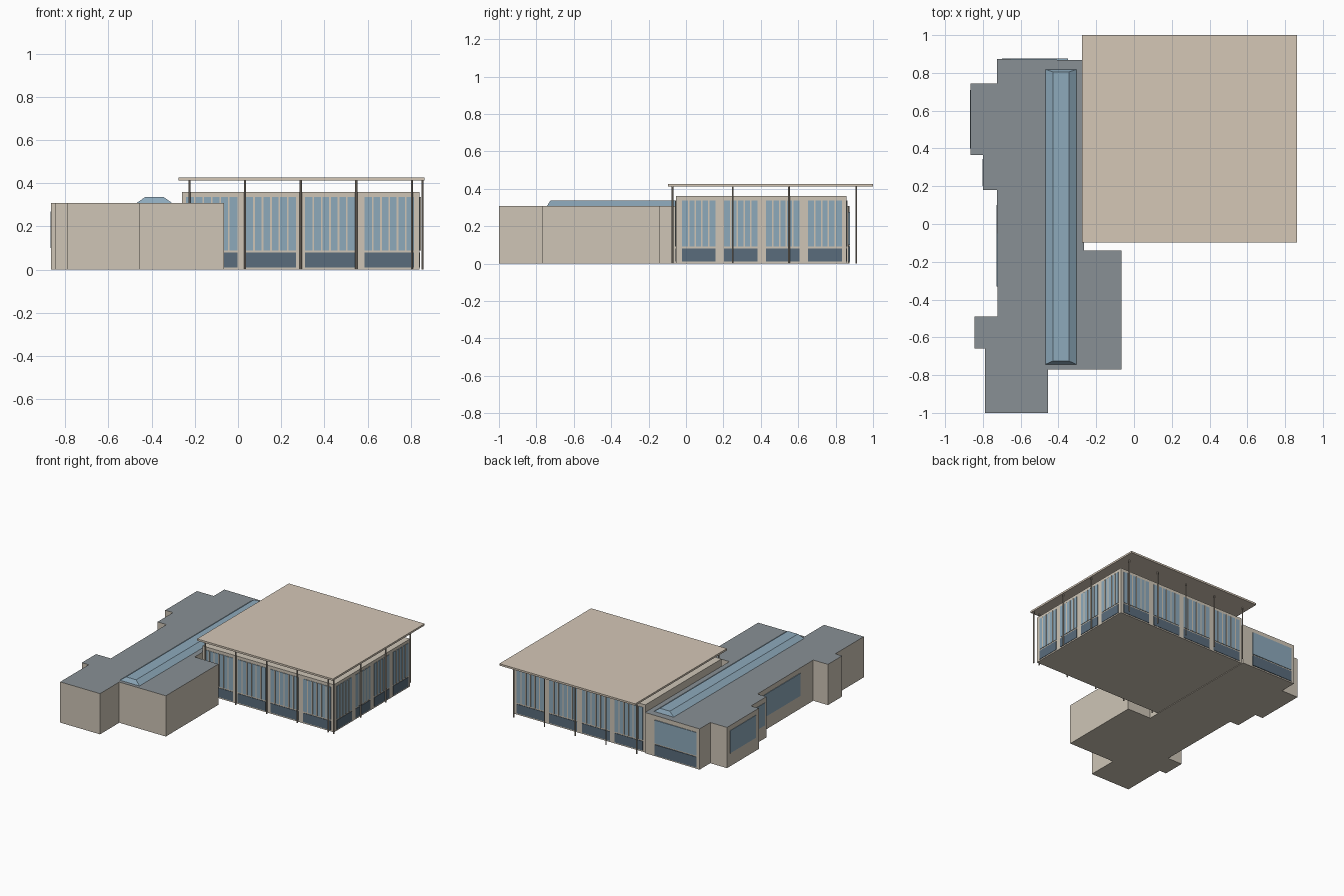
import bpy, bmesh

if "Cube" in bpy.data.objects:
    bpy.data.objects.remove(bpy.data.objects["Cube"])


def mat(name, rgb):
    m = bpy.data.materials.new(name)
    m.diffuse_color = (*rgb, 1)
    m.use_nodes = True
    m.node_tree.nodes["Principled BSDF"].inputs["Base Color"].default_value = m.diffuse_color
    return m


TAN = mat("tan_wall", (0.62, 0.56, 0.47))
CANOPY = mat("canopy_tan", (0.66, 0.57, 0.47))
GREY = mat("roof_grey", (0.25, 0.28, 0.30))
GLASS = mat("glass_blue", (0.27, 0.40, 0.50))
DARK = mat("dark_panel", (0.10, 0.15, 0.20))
POST = mat("post", (0.40, 0.35, 0.29))


def finish(name, bm, mats):
    bmesh.ops.recalc_face_normals(bm, faces=bm.faces)
    me = bpy.data.meshes.new(name)
    bm.to_mesh(me)
    bm.free()
    for m in mats:
        me.materials.append(m)
    ob = bpy.data.objects.new(name, me)
    bpy.context.collection.objects.link(ob)
    return ob


def add_box(bm, lo, hi):
    r = bmesh.ops.create_cube(bm, size=1)
    for v in r["verts"]:
        v.co = [(a + b) / 2 + c * (b - a) for a, b, c in zip(lo, hi, v.co)]


def boxes(name, spans, m):
    bm = bmesh.new()
    for lo, hi in spans:
        add_box(bm, lo, hi)
    return finish(name, bm, [m])


def prism(name, pts, height, wall, roof):
    bm = bmesh.new()
    base = bm.faces.new([bm.verts.new((x, y, 0)) for x, y in pts])
    r = bmesh.ops.extrude_face_region(bm, geom=[base], use_keep_orig=True)
    for v in r["geom"]:
        if isinstance(v, bmesh.types.BMVert):
            v.co.z = height
    for f in bm.faces:
        if all(v.co.z > 0 for v in f.verts):
            f.material_index = 1
    return finish(name, bm, [wall, roof])


def on_wall(axis, plane, u0, u1, z0, z1, t):
    """Thin box straddling a wall plane; axis is the wall's normal."""
    if axis == "y":
        return (u0, plane - t, z0), (u1, plane + t, z1)
    return (plane - t, u0, z0), (plane + t, u1, z1)


def window_row(name, axis, plane, bays, panes):
    glass, low, bars = [], [], []
    for a, b in bays:
        glass.append(on_wall(axis, plane, a, b, 0.09, 0.337, 0.003))
        low.append(on_wall(axis, plane, a, b, 0.01, 0.08, 0.003))
        for i in range(1, panes):
            c = a + (b - a) * i / panes
            bars.append(on_wall(axis, plane, c - .004, c + .004, 0.09, 0.337, 0.006))
    boxes(name + "_glass", glass, GLASS)
    boxes(name + "_lower_panels", low, DARK)
    boxes(name + "_mullions", bars, TAN)


# Low wing with stepped plan
prism("low_wing", [
    (-0.725, 0.873), (-0.725, 0.745), (-0.865, 0.745), (-0.865, 0.365),
    (-0.80, 0.365), (-0.80, 0.18), (-0.725, 0.18), (-0.722, -0.49),
    (-0.845, -0.49), (-0.845, -0.66), (-0.788, -0.66), (-0.788, -1.0),
    (-0.455, -1.0), (-0.455, -0.77), (-0.065, -0.77), (-0.065, -0.14),
    (-0.265, -0.14), (-0.265, 0.868)], 0.308, TAN, GREY)

# Tall hall
prism("hall", [(-0.26, -0.053), (0.84, -0.053), (0.84, 0.858), (-0.26, 0.858)],
      0.36, TAN, TAN)
bays_x = [(-0.24 + 0.275 * i, -0.003 + 0.2725 * i) for i in range(4)]
bays_y = [(-0.022 + 0.225 * i, 0.157 + 0.2255 * i) for i in range(4)]
window_row("hall_front", "y", -0.053, bays_x, 6)
window_row("hall_back", "y", 0.858, bays_x, 6)
window_row("hall_right", "x", 0.84, bays_y, 5)

# Flat canopy roof and its posts
boxes("canopy_roof", [((-0.275, -0.097, 0.412), (0.862, 1.0, 0.426))], CANOPY)
spots = [(-0.225 + 0.2575 * i, y) for i in range(5) for y in (-0.072, 0.91)]
spots += [(0.853, y) for y in (-0.072, 0.25, 0.55)]
bm = bmesh.new()
for x, y in spots:
    r = bmesh.ops.create_cone(bm, cap_ends=True, segments=8, radius1=0.005,
                              radius2=0.005, depth=0.413)
    bmesh.ops.translate(bm, verts=r["verts"], vec=(x, y, 0.2065))
finish("canopy_posts", bm, [POST])

# Long hipped skylight
bm = bmesh.new()
add_box(bm, (-0.474, -0.745, 0.305), (-0.30, 0.82, 0.337))
for v in bm.verts:
    if v.co.z > 0.32:
        v.co.x += 0.045 if v.co.x < -0.39 else -0.045
        v.co.y += 0.02 if v.co.y < 0 else -0.015
finish("skylight", bm, [GLASS])

# Wing windows on the back and left walls
boxes("wing_back_window", [on_wall("y", 0.87, -0.70, -0.35, 0.10, 0.275, 0.006)], GLASS)
boxes("wing_back_lower_panel", [on_wall("y", 0.87, -0.70, -0.35, 0.01, 0.09, 0.006)], DARK)
boxes("wing_left_windows", [
    on_wall("x", -0.865, 0.40, 0.71, 0.10, 0.27, 0.003),
    on_wall("x", -0.80, 0.20, 0.345, 0.10, 0.27, 0.003),
    on_wall("x", -0.724, -0.33, 0.10, 0.10, 0.27, 0.004)], GLASS)
